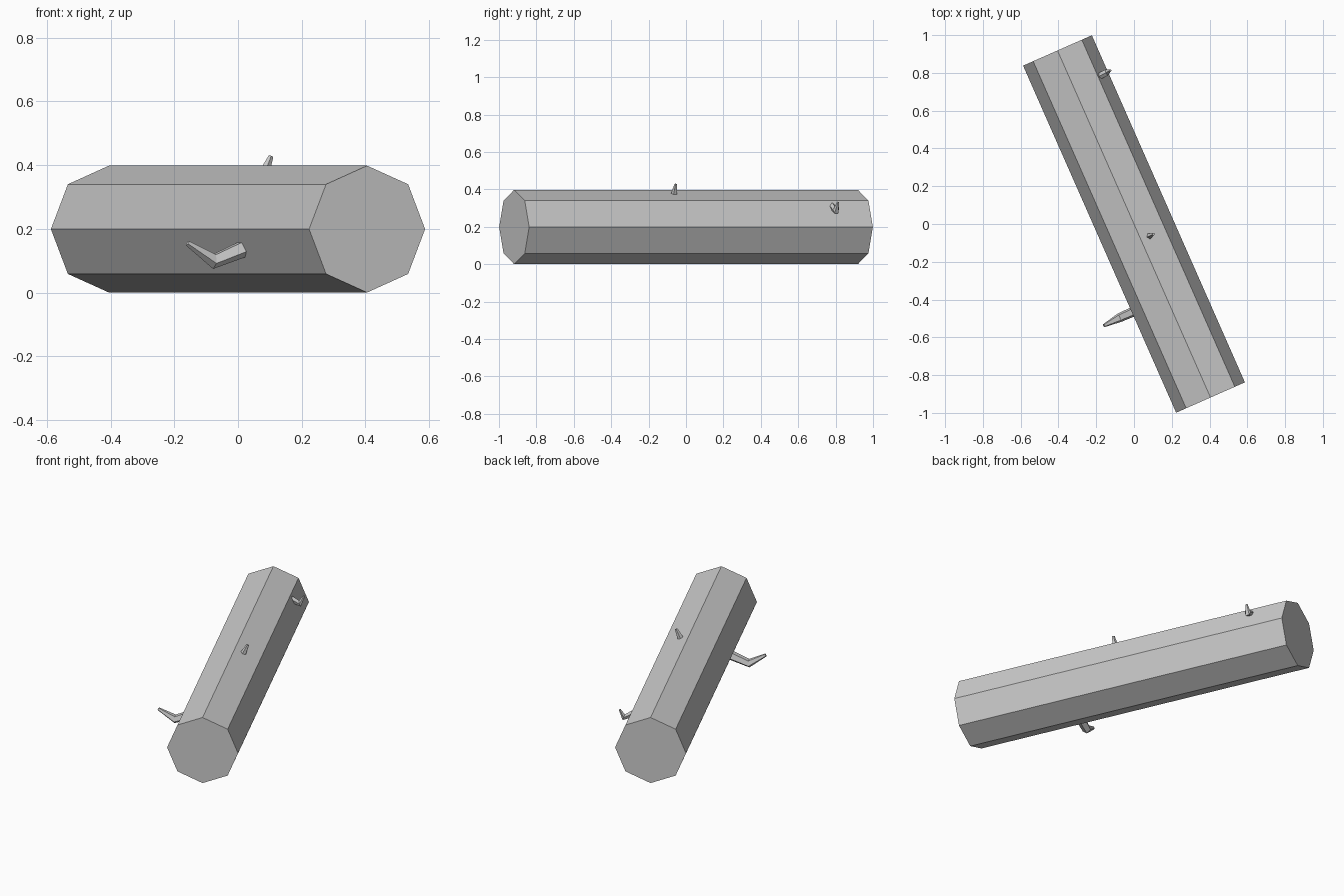
import bpy, bmesh, math
from mathutils import Vector, Matrix

if "Cube" in bpy.data.objects:
    bpy.data.objects.remove(bpy.data.objects["Cube"])

ANGLE = math.radians(23.8)
R, HALF = 0.199, 1.004
# Local frame: u = across the log, v = along the log, z = up
FRAME = Matrix.Rotation(ANGLE, 4, 'Z')


def tube(name, points, radii, sides, right, phase=0.0):
    """Flat-faced tube through local points; rings lie across the path."""
    pts = [Vector(p) for p in points]
    right = Vector(right)
    bm = bmesh.new()
    rings = []
    for i, p in enumerate(pts):
        d = Vector()
        if i > 0:
            d += (p - pts[i - 1]).normalized()
        if i < len(pts) - 1:
            d += (pts[i + 1] - p).normalized()
        d.normalize()
        up = d.cross(right).normalized()
        ring = []
        for k in range(sides):
            a = phase + 2 * math.pi * k / sides
            ring.append(bm.verts.new(p + radii[i] * (math.cos(a) * right + math.sin(a) * up)))
        rings.append(ring)
    for a, b in zip(rings, rings[1:]):
        for k in range(sides):
            n = (k + 1) % sides
            bm.faces.new((a[k], a[n], b[n], b[k]))
    bm.faces.new(rings[0])
    bm.faces.new(rings[-1])
    bmesh.ops.recalc_face_normals(bm, faces=bm.faces)
    bm.transform(FRAME)
    mesh = bpy.data.meshes.new(name)
    bm.to_mesh(mesh)
    bm.free()
    ob = bpy.data.objects.new(name, mesh)
    bpy.context.collection.objects.link(ob)
    return ob


# Eight-sided log with a corner on top
tube("log", [(0, -HALF, R), (0, HALF, R)], [R, R], 8, (1, 0, 0))

# Long bent branch on the left side
tube("long_branch", [(-0.15, -0.423, 0.145), (-0.27, -0.423, 0.099), (-0.362, -0.428, 0.155)],
     [0.029, 0.025, 0.009], 5, (0, 1, 0), math.pi / 2)

# Small bent twig near the back end
tube("back_twig", [(0.14, 0.79, 0.312), (0.192, 0.792, 0.286), (0.214, 0.795, 0.332)],
     [0.018, 0.018, 0.006], 5, (0, 1, 0), math.pi / 2)

# Short stub on the top
tube("top_stub", [(0.045, -0.091, 0.365), (0.073, -0.091, 0.428)],
     [0.019, 0.008], 5, (0, 1, 0), math.pi / 2)
